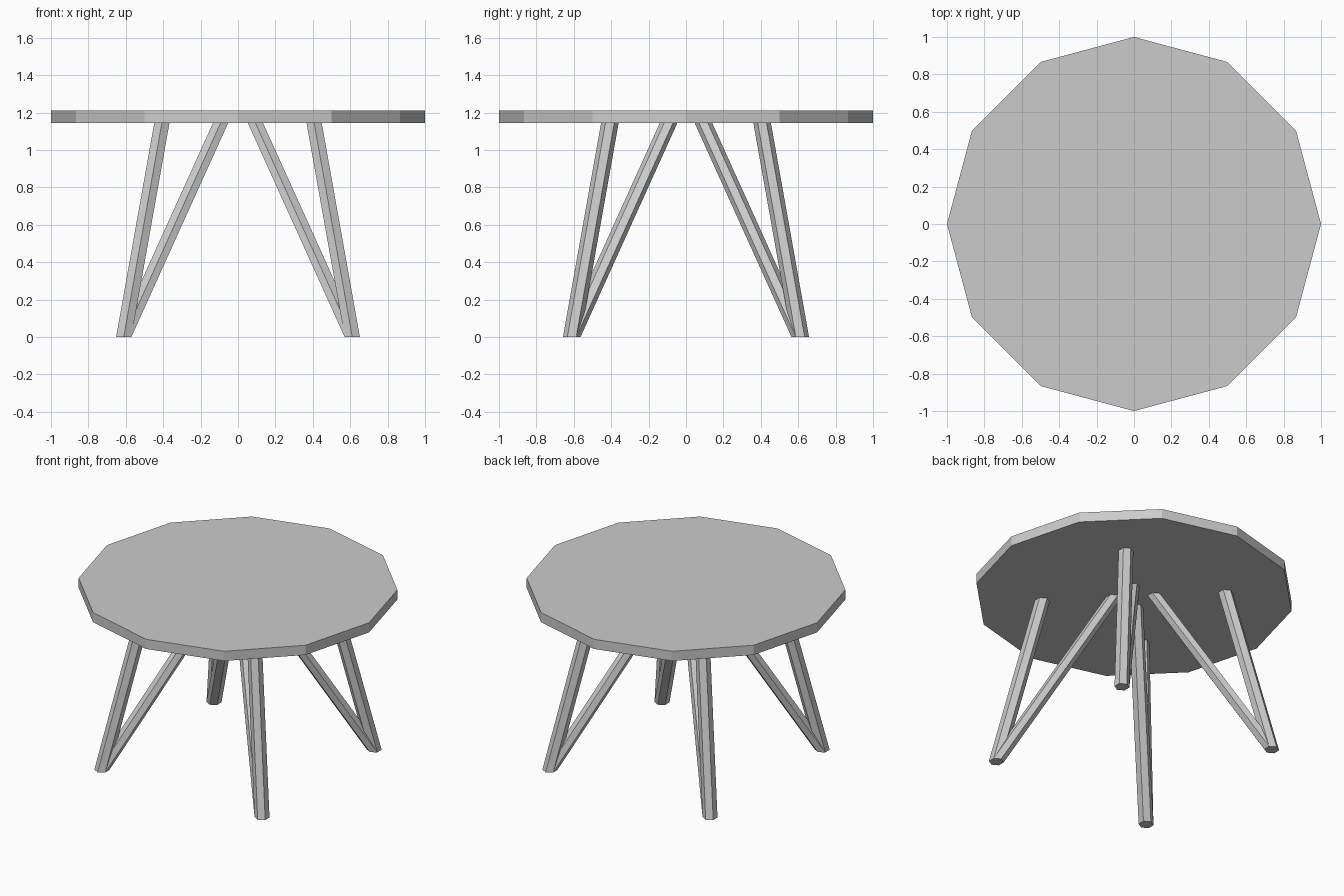
import bpy, bmesh
from math import sin, cos, pi

if "Cube" in bpy.data.objects:
    bpy.data.objects.remove(bpy.data.objects["Cube"])

TOP_Z, UNDER_Z = 1.212, 1.145


def prism(name, sides, radius, bottom, top, turn=0.0):
    """Upright prism with level ends; sheared when the end centres differ."""
    bm = bmesh.new()
    rings = []
    for cx, cy, cz in (bottom, top):
        rings.append([bm.verts.new((cx + radius * cos(turn + 2 * pi * i / sides),
                                    cy + radius * sin(turn + 2 * pi * i / sides), cz))
                      for i in range(sides)])
    low, high = rings
    bm.faces.new(low[::-1])
    bm.faces.new(high)
    for i in range(sides):
        j = (i + 1) % sides
        bm.faces.new((low[i], low[j], high[j], high[i]))
    mesh = bpy.data.meshes.new(name)
    bm.to_mesh(mesh)
    bm.free()
    obj = bpy.data.objects.new(name, mesh)
    bpy.context.collection.objects.link(obj)
    return obj


# Twelve-sided tabletop
prism("tabletop", 12, 1.0, (0, 0, UNDER_Z), (0, 0, TOP_Z))

# Four corner legs, each with an inner brace sharing its foot
for sx, side in ((-1, "left"), (1, "right")):
    for sy, end in ((-1, "front"), (1, "back")):
        foot = (0.611 * sx, 0.611 * sy, 0.0)
        for part, reach in (("leg", 0.407), ("brace", 0.093)):
            prism(f"{end}_{side}_{part}", 6, 0.047, foot,
                  (reach * sx, reach * sy, UNDER_Z), pi / 2)
